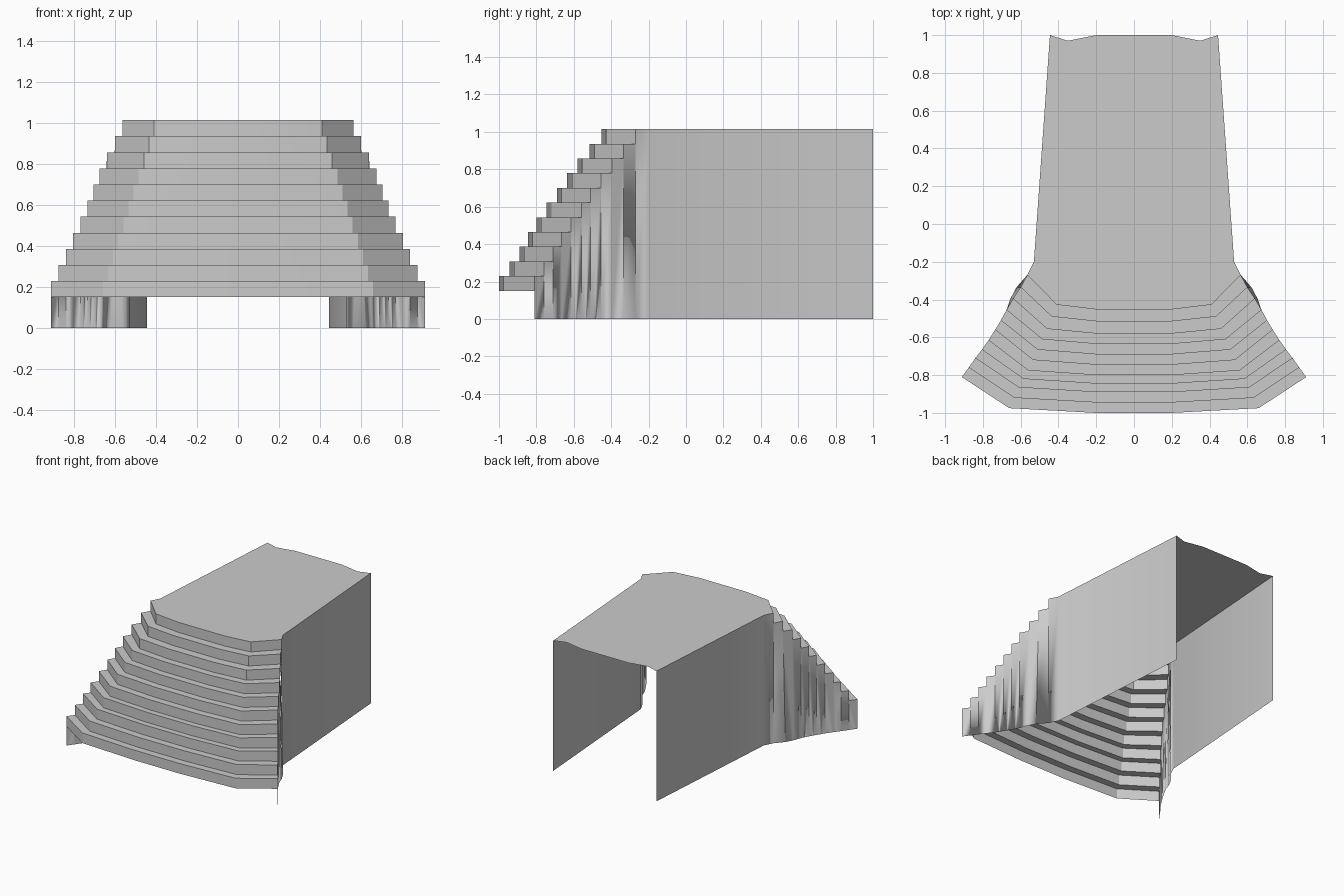
import bpy, bmesh

if "Cube" in bpy.data.objects:
    bpy.data.objects.remove(bpy.data.objects["Cube"])

N = 11                      # number of risers
Z0, Z1 = 0.15, 1.015
STEP = (Z1 - Z0) / N
# per-step readings, bottom to top: wall end x, wall end y, front y
WX = [.912, .875, .84, .805, .77, .735, .705, .675, .64, .60, .565]
WY = [-.81, -.76, -.71, -.665, -.615, -.56, -.51, -.455, -.395, -.335, -.27]
FY = [-1, -.945, -.89, -.845, -.80, -.745, -.69, -.635, -.58, -.515, -.452]


def make_object(name, bm):
    bmesh.ops.remove_doubles(bm, verts=bm.verts, dist=1e-4)
    bmesh.ops.recalc_face_normals(bm, faces=bm.faces)
    me = bpy.data.meshes.new(name)
    bm.to_mesh(me)
    bm.free()
    ob = bpy.data.objects.new(name, me)
    bpy.context.collection.objects.link(ob)
    bpy.ops.object.select_all(action='DESELECT')
    bpy.context.view_layer.objects.active = ob
    ob.select_set(True)
    bpy.ops.object.shade_smooth_by_angle(angle=0.5)
    return ob


def face(bm, pts):
    return bm.faces.new([bm.verts.new(p) for p in pts])


def outline(i):
    """Front edge of step i, from left wall to right wall."""
    t = i / (N - 1)
    cx = .66 + (.41 - .66) * t
    half = [(.2, FY[i]), (cx, FY[i] + .025), (WX[i], WY[i])]
    return [(-x, y) for x, y in reversed(half)] + half


def strip(bm, a, za, b, zb):
    for k in range(len(a) - 1):
        face(bm, [(*a[k], za), (*a[k + 1], za), (*b[k + 1], zb), (*b[k], zb)])


# Stairs: open risers and treads, finished by the top landing
bm = bmesh.new()
for i in range(N):
    z = Z0 + i * STEP
    strip(bm, outline(i), z, outline(i), z + STEP)
    if i < N - 1:
        strip(bm, outline(i), z + STEP, outline(i + 1), z + STEP)
back = [(.53, -.2), (.445, 1), (.35, .97), (.2, 1),
        (-.2, 1), (-.35, .97), (-.445, 1), (-.53, -.2)]
landing = face(bm, [(x, y, Z1) for x, y in outline(N - 1) + back])
bmesh.ops.recalc_face_normals(bm, faces=bm.faces)
make_object("stairs_and_landing", bm)

# Side walls: thin sheets with a stepped top, slightly flared at the foot
path = list(zip(WX, WY)) + [(.53, -.2), (.445, 1)]
flare = {8: .014, 9: .022}
for side, label in ((1, "right"), (-1, "left")):
    bm = bmesh.new()
    for i in range(len(path) - 1):
        a, b = path[i], path[i + 1]
        top = min(Z0 + (i + 1) * STEP, Z1)
        face(bm, [(side * (a[0] + flare.get(i, 0)), a[1], 0),
                  (side * (b[0] + flare.get(i + 1, 0)), b[1], 0),
                  (side * b[0], b[1], top), (side * a[0], a[1], top)])
    make_object(label + "_wall", bm)
